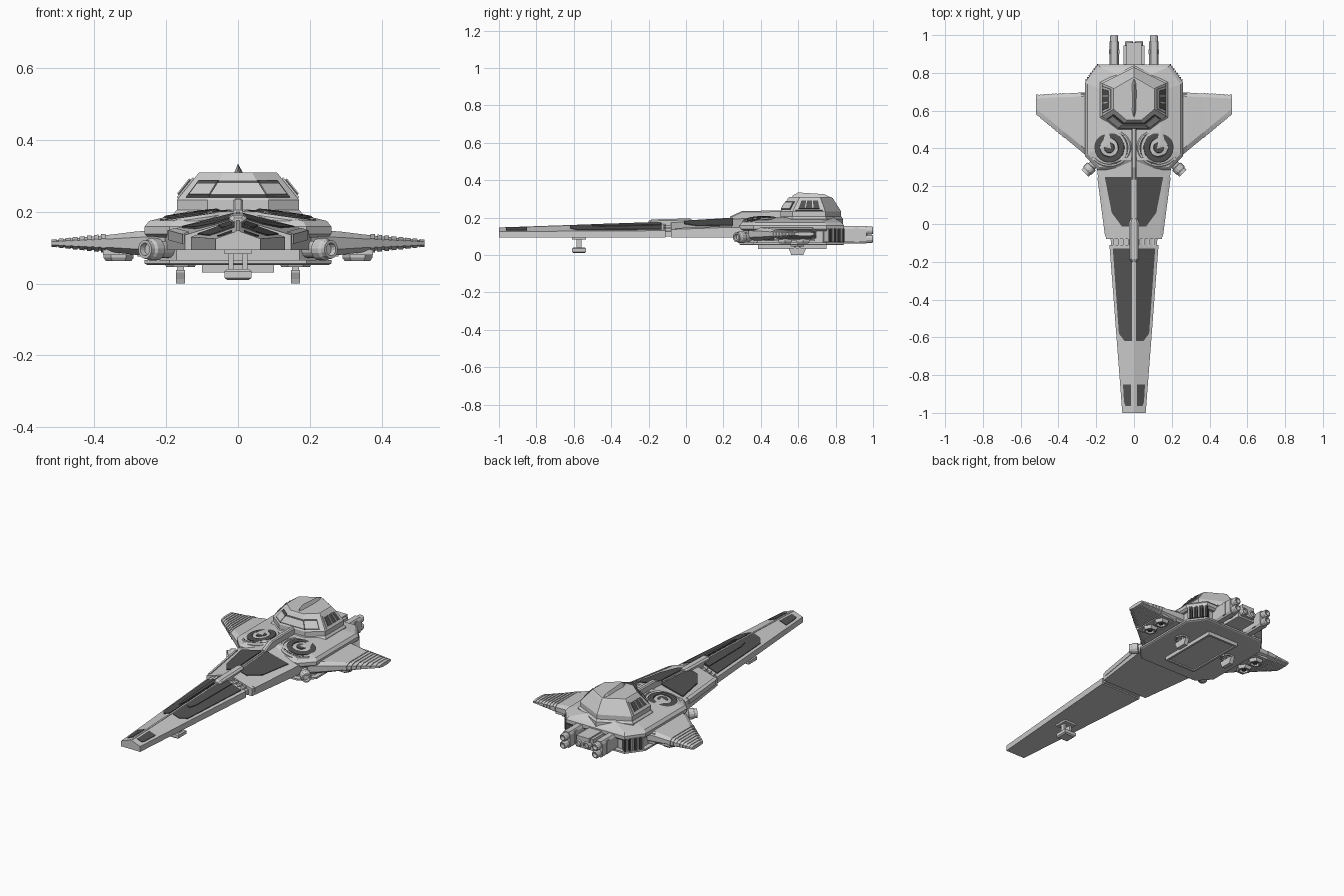
import bpy, bmesh, math
from mathutils import Vector, Matrix

if "Cube" in bpy.data.objects:
    bpy.data.objects.remove(bpy.data.objects["Cube"])

DARK = bpy.data.materials.new("dark_panel")
DARK.diffuse_color = (0.085, 0.085, 0.085, 1)
DARK.use_nodes = True
DARK.node_tree.nodes["Principled BSDF"].inputs["Base Color"].default_value = DARK.diffuse_color

def finish(name, bm, mat=None):
    bmesh.ops.recalc_face_normals(bm, faces=bm.faces)
    me = bpy.data.meshes.new(name)
    bm.to_mesh(me); bm.free()
    ob = bpy.data.objects.new(name, me)
    bpy.context.collection.objects.link(ob)
    if mat: me.materials.append(mat)
    return ob

def loft(name, rings, mat=None):
    bm = bmesh.new()
    vs = [[bm.verts.new(p) for p in r] for r in rings]
    n = len(rings[0])
    for a, b in zip(vs, vs[1:]):
        for i in range(n):
            j = (i + 1) % n
            bm.faces.new((a[i], a[j], b[j], b[i]))
    bm.faces.new(vs[0]); bm.faces.new(vs[-1])
    return finish(name, bm, mat)

def box(name, x0, x1, y0, y1, z0, z1, mat=None):
    return loft(name, [[(x0, y0, z), (x1, y0, z), (x1, y1, z), (x0, y1, z)] for z in (z0, z1)], mat)

def tube(name, p, d, profile, sides=16, mat=None, squash=1.0):
    """Turned part: profile of (radius, distance) along direction d from p."""
    rot = Vector((0, 0, 1)).rotation_difference(Vector(d).normalized()).to_matrix()
    rings = [[Vector(p) + rot @ Vector((r * math.cos(a), squash * r * math.sin(a), h))
              for a in (2 * math.pi * (i + .5) / sides for i in range(sides))] for r, h in profile]
    return loft(name, rings, mat)

def mir(half):
    """Close a half outline (x > 0) across x = 0."""
    return half + [(-x, y) for x, y in reversed(half) if x > 0]

def at(pts, z, s=1.0, cy=0.57):
    return [(x * s, cy + (y - cy) * s, z) for x, y in pts]

def patch(name, q, u0, u1, v0, v1, h, mat=None):
    """Thin panel on a quad face; q = bottom a, b then top b, a."""
    a, b, c, d = map(Vector, q)
    n = (b - a).cross(d - a).normalized()
    if n.z < 0: n = -n
    f = lambda u, v: a.lerp(b, u).lerp(d.lerp(c, u), v)
    base = [f(u0, v0), f(u1, v0), f(u1, v1), f(u0, v1)]
    return loft(name, [[p - n * .004 for p in base], [p + n * h for p in base]], mat)

# Neck: two roof-shaped segments (y, half width, edge z, ridge z at each end)
SEG_A = ((-0.08, 0.148, 0.135, 0.18), (0.36, 0.205, 0.15, 0.20))
SEG_B = ((-1.0, 0.062, 0.125, 0.147), (-0.11, 0.13, 0.13, 0.176))

def roof(seg, x, y):
    (y0, w0, e0, r0), (y1, w1, e1, r1) = seg
    t = (y - y0) / (y1 - y0)
    w, e, r = w0 + t * (w1 - w0), e0 + t * (e1 - e0), r0 + t * (r1 - r0)
    return r + (e - r) * abs(x) / w

def neck(name, seg):
    loft(name, [[(-w, y, .093), (-w, y, e), (0, y, r), (w, y, e), (w, y, .093)] for y, w, e, r in seg])

def roof_panel(name, seg, pts, h, mat):
    for s, side in ((1, "right"), (-1, "left")):
        loft(f"{name}_{side}", [[(s * x, y, roof(seg, x, y) + k) for x, y in pts] for k in (-.006, h)], mat)

neck("neck_rear", SEG_A)
neck("neck_front", SEG_B)
loft("neck_joint", [[(-w, y, .1), (-w, y, .125), (0, y, .168), (w, y, .125), (w, y, .1)]
                    for y, w in ((-.13, .12), (-.06, .125))])
for i in range(9):
    x = -.104 + .026 * i
    z = .168 - abs(x) * .34
    box("joint_rib", x - .007, x + .007, -.12, -.07, z - .02, z + .008)
roof_panel("rear_panel", SEG_A, [(.014, .25), (.155, .25), (.118, .06), (.065, -.012), (.014, -.012)], .005, DARK)
roof_panel("front_panel", SEG_B, [(.01, -.13), (.112, -.13), (.08, -.58), (.05, -.62), (.01, -.62)], .004, DARK)
roof_panel("front_panel_strip", SEG_B, [(.018, -.135), (.055, -.135), (.045, -.45), (.035, -.5), (.018, -.5)], .008, DARK)
roof_panel("nose_panel", SEG_B, [(.016, -.85), (.058, -.85), (.053, -.94), (.046, -.963), (.016, -.963)], .003, DARK)
for s in (1, -1):  # raised outer edges of the rear neck
    loft("neck_edge", [[(s * (w - .014), y, z - .02), (s * (w + .004), y, z - .025), (s * (w + .004), y, z + .002),
                        (s * (w - .014), y, z + .009)] for y, w, z in ((-.06, .15, .135), (.245, .19, .146))])

# Spine along the top
loft("ridge_bar", [[(-.005, y, z - .02), (-.005, y, z), (.005, y, z), (.005, y, z - .02)]
                   for y, z in ((-1, .147), (-.11, .178), (.36, .206))])
loft("spine_barrel", [[(-w, y, .16), (-w, y, z - .008), (-w * .6, y, z), (w * .6, y, z), (w, y, z - .008), (w, y, .16)]
                      for y, w, z in ((-.2, .015, .182), (-.185, .025, .19), (.01, .025, .195), (.03, .015, .193))])
loft("spine_fin", [[(-.014, y, .15), (-.014, y, z - .006), (-.008, y, z), (.008, y, z), (.014, y, z - .006), (.014, y, .15)]
                   for y, z in ((.235, .205), (.3, .235), (.45, .237), (.53, .237))])

# Main hull: bottom plate, recessed waist, sloped upper shell
HULL = mir([(.19, .285), (.26, .36), (.26, .75), (.19, .845)])
CORE = mir([(.07, .34), (.14, .42), (.14, .70), (.09, .79)])
loft("bottom_plate", [at(HULL, .052, .97), at(HULL, .056), at(HULL, .066)])
loft("hull_waist", [at(HULL, .06, .9), at(HULL, .145, .9)])
loft("upper_shell", [at(HULL, .128, .96), at(HULL, .138), at(HULL, .158), at(HULL, .174, .95), at(CORE, .2)])

# Belly hatch with frame
box("belly_hatch", -.1, .1, .385, .75, .038, .055)
for y in (.385, .738):
    box("hatch_frame_end", -.1, .1, y, y + .012, .031, .04)
for x in (-.1, .088):
    box("hatch_frame_side", x, x + .012, .385, .75, .031, .04)

# Cabin dome with windows and crest
D0 = mir([(0.0, .83), (.17, .745), (.17, .57), (.085, .505)])
D1 = mir([(0.0, .785), (.113, .72), (.113, .605), (.042, .545)])
RIM = at(D0, .232)
TOP = at(D1, .303)
loft("dome", [at(D0, .15), at(D0, .225), RIM, TOP, at(D1, .309, .95, .65)])
loft("dome_collar", [at(D0, .15, 1.06, .66), at(D0, .193, 1.06, .66), at(D0, .205, 1.0, .66)])
n = len(D0)
for i, (u0, u1) in {2: (0.25, 1), 3: (0, 1), 4: (0, .75)}.items():  # wrap-round windscreen
    q = (RIM[i], RIM[(i + 1) % n], TOP[(i + 1) % n], TOP[i])
    patch("windscreen_frame", q, u0, u1, .1, .75, .003, DARK)
    e0, e1 = (.06 if i == 2 else 0), (.06 if i == 4 else 0)
    patch("windscreen", q, u0 + e0, u1 - e1, .18, .62, .006)
for i in (1, 5):  # side windows
    q = (RIM[i], RIM[i + 1], TOP[i + 1], TOP[i])
    patch("side_window_frame", q, .08, .92, .06, .85, .005)
    patch("side_window", q, .16, .84, .16, .75, .008, DARK)
    for u in (.36, .6):
        patch("side_window_bar", q, u, u + .04, .16, .75, .011)
loft("dome_crest", [[(-w, y, .295), (0, y, z), (w, y, .295)]
                    for y, w, z in ((.57, .008, .318), (.60, .015, .334), (.74, .02, .325), (.77, .012, .31))])

# Round turbine discs, tilted outward
for s in (1, -1):
    d, c = Vector((s * .14, -.03, 1)), Vector((s * .128, .405, .176))
    tube("turbine_rim", c, d, [(.118, -.03), (.118, .006), (.110, .014), (.100, .014), (.094, .006)], 28, None, .9)
    tube("turbine_well", c, d, [(.102, 0), (.102, .015), (.088, .010)], 28, DARK, .9)
    tube("turbine_disc", c, d, [(.08, 0), (.08, .018), (.074, .022), (.05, .022), (.047, .018),
                                (.03, .018), (.027, .023)], 28, DARK)

# Wings: thick root, then stepped ribs toward the tip
def wing_ring(s, x, t, grow=0.0):
    yf, yb = .365 + (x - .26) * .83 - grow, .70 - (x - .26) * .06 + grow
    return [(s * x, yf, .112 - t * .5), (s * x, yf, .112 + t * .5), (s * x, yf + .03, .112 + t),
            (s * x, yb - .02, .112 + t), (s * x, yb, .112 + t * .5), (s * x, yb, .112 - t * .5),
            (s * x, yb - .02, .112 - t), (s * x, yf + .03, .112 - t)]

for s in (1, -1):
    loft("wing", [wing_ring(s, x, t, -.003) for x, t in ((.22, .036), (.28, .033), (.37, .022), (.515, .008))])
    for i in range(8):
        x = .368 + i * .0195
        loft("wing_rib", [wing_ring(s, x, .026 - i * .0021), wing_ring(s, x + .0135, .025 - i * .0021)])
    box("wing_root_block", s * .22, s * .28, .42, .69, .075, .138)
    box("wing_lower_block", s * .29, s * .375, .47, .68, .08, .11)
    for y in (.53, .625):  # hexagonal lift jets under the wing
        tube("lift_jet", (s * .332, y, .1), (0, 0, -1), [(.042, 0), (.042, .028), (.035, .038), (.026, .038), (.022, .026)], 6)
        tube("lift_jet_core", (s * .332, y, .1), (0, 0, -1), [(.015, 0), (.012, .036)], 6, DARK)

    # Angled front guns
    tube("side_gun", (s * .185, .345, .095), (s * .7, -.72, 0),
         [(.024, 0), (.024, .055), (.031, .058), (.031, .085), (.026, .092), (.026, .106), (.018, .106), (.016, .09)], 14)

    # Ribbed vents on the rear corners
    a, b = Vector((s * .252, .752, 0)), Vector((s * .182, .843, 0))
    t = (b - a).normalized()
    o = Vector((s * abs(t.y), abs(t.x), 0))
    for i in range(8):
        p = a.lerp(b, (i + .5) / 8)
        quad = [p - t * .0042 - o * .03, p + t * .0042 - o * .03, p + t * .0042 + o * .012, p - t * .0042 + o * .012]
        loft("rear_vent_rib", [[v + Vector((0, 0, z)) for v in quad] for z in (.068, .142)], DARK if i % 2 else None)

    # Outer engines with stacked nozzles
    x = s * .105
    prof = [(-.016, .062), (.016, .062), (.025, .075), (.025, .14), (.016, .155), (-.016, .155), (-.025, .14), (-.025, .075)]
    loft("engine_housing", [[(x + u, y, z) for u, z in prof] for y in (.78, .965)])
    box("engine_band", x - .028, x + .028, .90, .925, .07, .147)
    for z in (.086, .131):
        tube("engine_nozzle", (x, .95, z), (0, 1, 0), [(.018, 0), (.022, .02), (.022, .044), (.018, .05), (.014, .05), (.011, .03)], 12)

    # Centre engine nozzles
    tube("centre_nozzle", (s * .026, .93, .108), (0, 1, 0), [(.022, 0), (.022, .034), (.018, .04), (.014, .04), (.011, .02)], 12)

    # Rear landing legs
    lx = s * .16
    loft("rear_foot", [[(lx - .012, .595 - w, z), (lx + .012, .595 - w, z), (lx + .012, .595 + w, z), (lx - .012, .595 + w, z)]
                       for z, w in ((0, .032), (.012, .036), (.03, .045), (.038, .045))])
    for y in (.577, .603):
        box("rear_leg_post", lx - .01, lx + .01, y, y + .01, .02, .06)
    tube("rear_leg_socket", (lx, .595, .058), (0, 0, -1), [(.045, 0), (.04, .012), (.034, .012), (.03, .004)], 6)

box("centre_engine", -.055, .055, .78, .945, .075, .142)
box("centre_engine_cap", -.04, .04, .80, .962, .085, .15)

# Front landing leg
loft("front_foot", [[(sx * x, -.572 + sy * w, z) for sx, sy in ((-1, -1), (1, -1), (1, 1), (-1, 1))]
                    for z, x, w in ((.01, .03, .03), (.016, .038, .037), (.034, .038, .037), (.04, .03, .03))])
for x in (-.026, .012):
    box("front_leg_post", x, x + .014, -.585, -.558, .03, .1)
box("front_leg_mount", -.038, .038, -.61, -.535, .082, .1)
